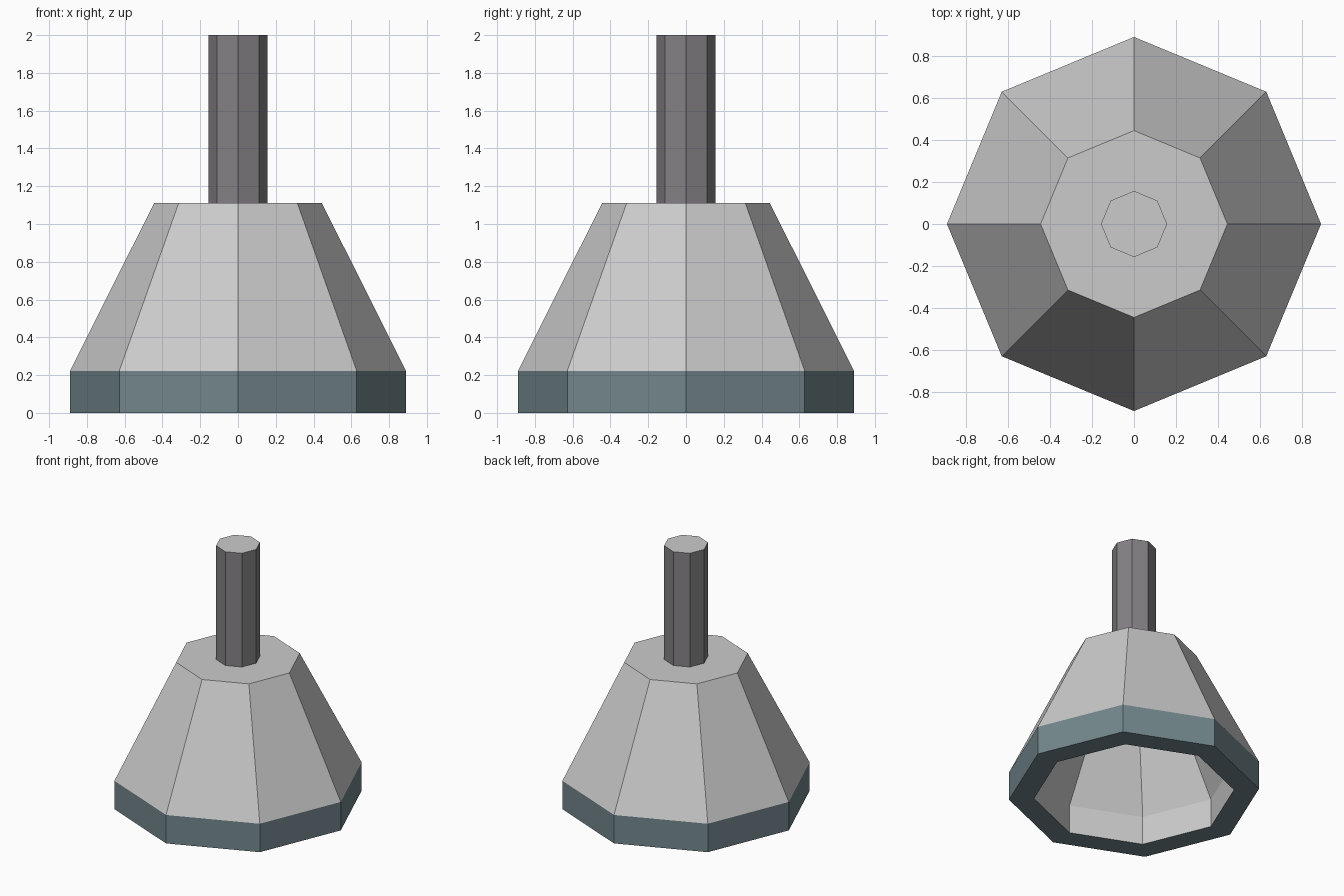
import bpy, bmesh, math

if "Cube" in bpy.data.objects:
    bpy.data.objects.remove(bpy.data.objects["Cube"])

SIDES = 8


def material(name, rgb):
    mat = bpy.data.materials.new(name)
    mat.diffuse_color = (*rgb, 1)
    mat.use_nodes = True
    mat.node_tree.nodes["Principled BSDF"].inputs["Base Color"].default_value = mat.diffuse_color
    return mat


def lathe(name, profile, bands, mats):
    """Turn (radius, z) points into an eight-sided solid; bands gives each strip's material slot."""
    bm = bmesh.new()
    rings = []
    for r, z in profile:
        rings.append([bm.verts.new((r * math.cos(a), r * math.sin(a), z))
                      for a in (2 * math.pi * i / SIDES for i in range(SIDES))])
    for lower, upper, slot in zip(rings, rings[1:], bands):
        for i in range(SIDES):
            j = (i + 1) % SIDES
            face = bm.faces.new((lower[i], lower[j], upper[j], upper[i]))
            face.material_index = slot
    # flat end caps keep the first slot
    bm.faces.new(rings[0])
    bm.faces.new(rings[-1])
    bmesh.ops.recalc_face_normals(bm, faces=bm.faces)
    mesh = bpy.data.meshes.new(name)
    bm.to_mesh(mesh)
    bm.free()
    for m in mats:
        mesh.materials.append(m)
    obj = bpy.data.objects.new(name, mesh)
    bpy.context.collection.objects.link(obj)
    return obj


grey = material("grey", (0.8, 0.8, 0.8))
teal = material("dark_teal", (0.17, 0.24, 0.265))
dark = material("dark_grey", (0.23, 0.22, 0.23))

# Hollow cup with a coloured rim: inner ceiling, inner wall, rim underside, rim side, outer slope
lathe("cup",
      [(0.356, 0.93), (0.711, 0.222), (0.711, 0), (0.889, 0), (0.889, 0.222), (0.444, 1.111)],
      [0, 0, 1, 1, 0], [grey, teal])

# Handle with a light end face, set slightly into the cup
lathe("handle", [(0.157, 1.05), (0.157, 2.0)], [1], [grey, dark])
